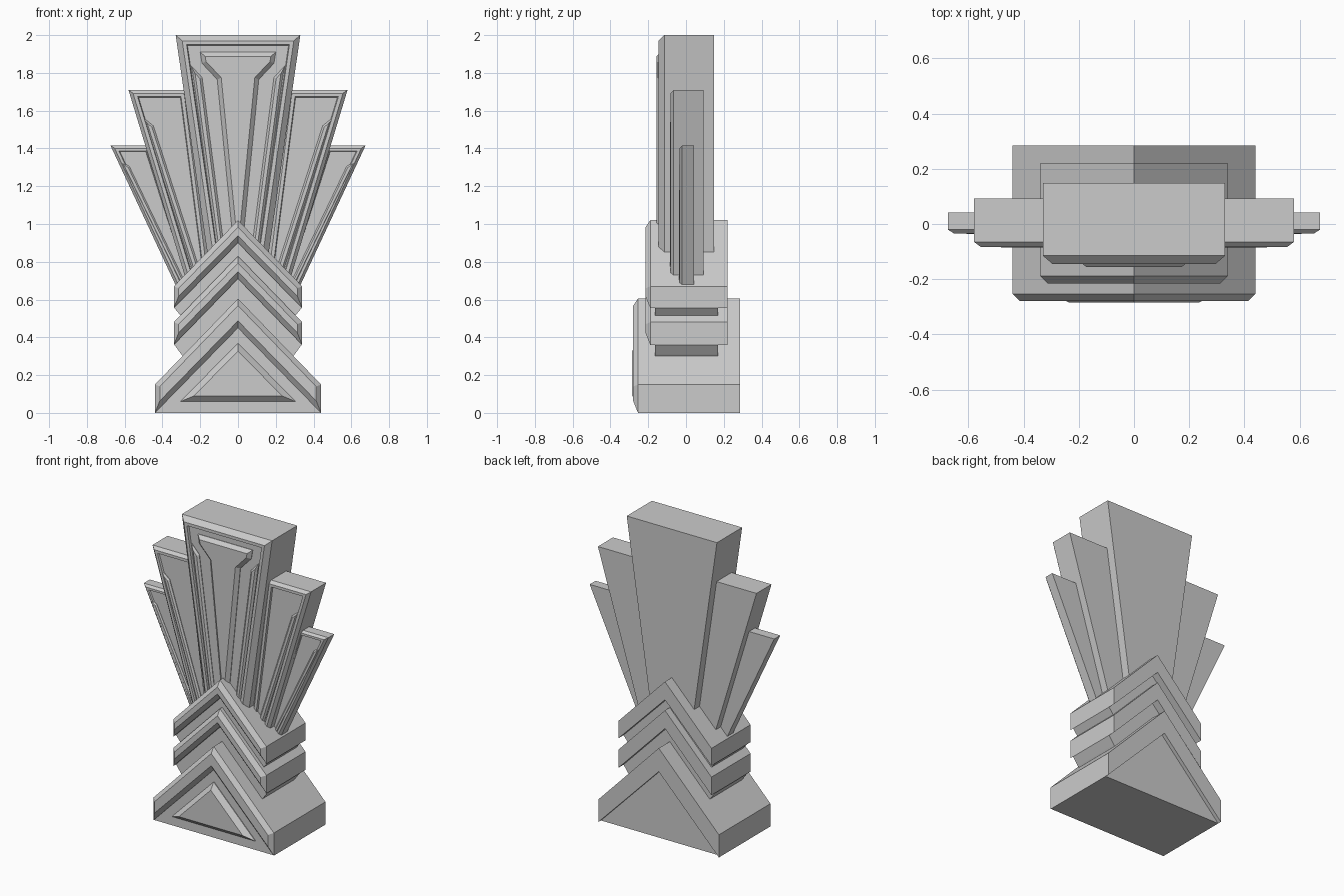
import bpy, bmesh

if "Cube" in bpy.data.objects:
    bpy.data.objects.remove(bpy.data.objects["Cube"])


def prism(name, pts, front, back, chamfer=0.0, rim=0.0, recess=0.0):
    """Extrude an (x, z) profile along y, chamfer its front, optionally sink a panel."""
    bm = bmesh.new()
    fv = [bm.verts.new((x, front + chamfer, z)) for x, z in pts]
    bv = [bm.verts.new((x, back, z)) for x, z in pts]
    face = bm.faces.new(fv)
    bm.faces.new(bv[::-1])
    n = len(pts)
    for i in range(n):
        j = (i + 1) % n
        bm.faces.new((fv[j], fv[i], bv[i], bv[j]))
    bmesh.ops.recalc_face_normals(bm, faces=bm.faces[:])

    def inset(thickness, depth):
        bmesh.ops.inset_individual(bm, faces=[face], thickness=thickness,
                                   depth=depth, use_even_offset=True)

    if chamfer:
        inset(chamfer, chamfer)
    if recess:
        inset(rim, 0)
        inset(0.004, -recess)
    me = bpy.data.meshes.new(name)
    bm.to_mesh(me)
    bm.free()
    ob = bpy.data.objects.new(name, me)
    bpy.context.collection.objects.link(ob)
    return ob


def mirrored(half):
    """Complete a right-half profile listed from top to bottom."""
    return half + [(-x, z) for x, z in reversed(half) if x > 0]


def pair(name, pts, *args):
    for side, s in (("left", -1), ("right", 1)):
        prism(f"{name}_{side}", [(s * x, z) for x, z in pts], *args)


def chevron(name, apex, half, shoulder, bottom, under, front, back):
    prism(name, [(0, apex), (half, shoulder), (half, bottom), (0, under),
                 (-half, bottom), (-half, shoulder)], front, back, 0.026)


# Stepped base: framing chevron, filled triangle and raised triangular panel
chevron("base_chevron", 0.605, 0.44, 0.15, 0.0, 0.45, -0.28, 0.285)
prism("base_infill", [(0, 0.46), (0.44, 0.0), (-0.44, 0.0)], -0.25, 0.26)
prism("base_panel", [(0, 0.37), (0.305, 0.06), (-0.305, 0.06)], -0.285, -0.24, 0.03)

# Two chevron bands on a narrower core
chevron("upper_band", 1.02, 0.34, 0.67, 0.555, 0.9, -0.215, 0.22)
chevron("lower_band", 0.83, 0.34, 0.48, 0.36, 0.71, -0.215, 0.22)
prism("core", mirrored([(0, 0.92), (0.338, 0.557), (0.3, 0.51), (0.3, 0.42),
                        (0.338, 0.362), (0.3, 0.31), (0.25, 0.25)]), -0.165, 0.17)

# Centre blade with keystone and side strips
prism("centre_blade", mirrored([(0.33, 2.0), (0.134, 0.65)]),
      -0.145, 0.148, 0.03, 0.02, 0.015)
prism("keystone", mirrored([(0.2, 1.91), (0.19, 1.85), (0.11, 1.765), (0.02, 0.85)]),
      -0.155, -0.125, 0.022)
pair("centre_strip", [(0.25, 1.84), (0.19, 1.775), (0.07, 0.85), (0.11, 0.85),
                      (0.238, 1.79)], -0.145, -0.125, 0.012)

# Fanned side blades and their raised strips
pair("middle_blade", [(0.58, 1.71), (0.265, 0.67), (0.14, 0.7), (0.27, 1.71)],
     -0.083, 0.092, 0.018, 0.018, 0.012)
pair("middle_strip", [(0.51, 1.57), (0.448, 1.52), (0.2, 0.75), (0.24, 0.75),
                      (0.49, 1.53)], -0.085, -0.065, 0.01)
pair("outer_blade", [(0.675, 1.415), (0.325, 0.665), (0.23, 0.68), (0.465, 1.415)],
     -0.034, 0.042, 0.014, 0.014, 0.008)
pair("outer_strip", [(0.63, 1.34), (0.575, 1.305), (0.275, 0.68), (0.305, 0.68),
                     (0.612, 1.31)], -0.036, -0.02, 0.008)
